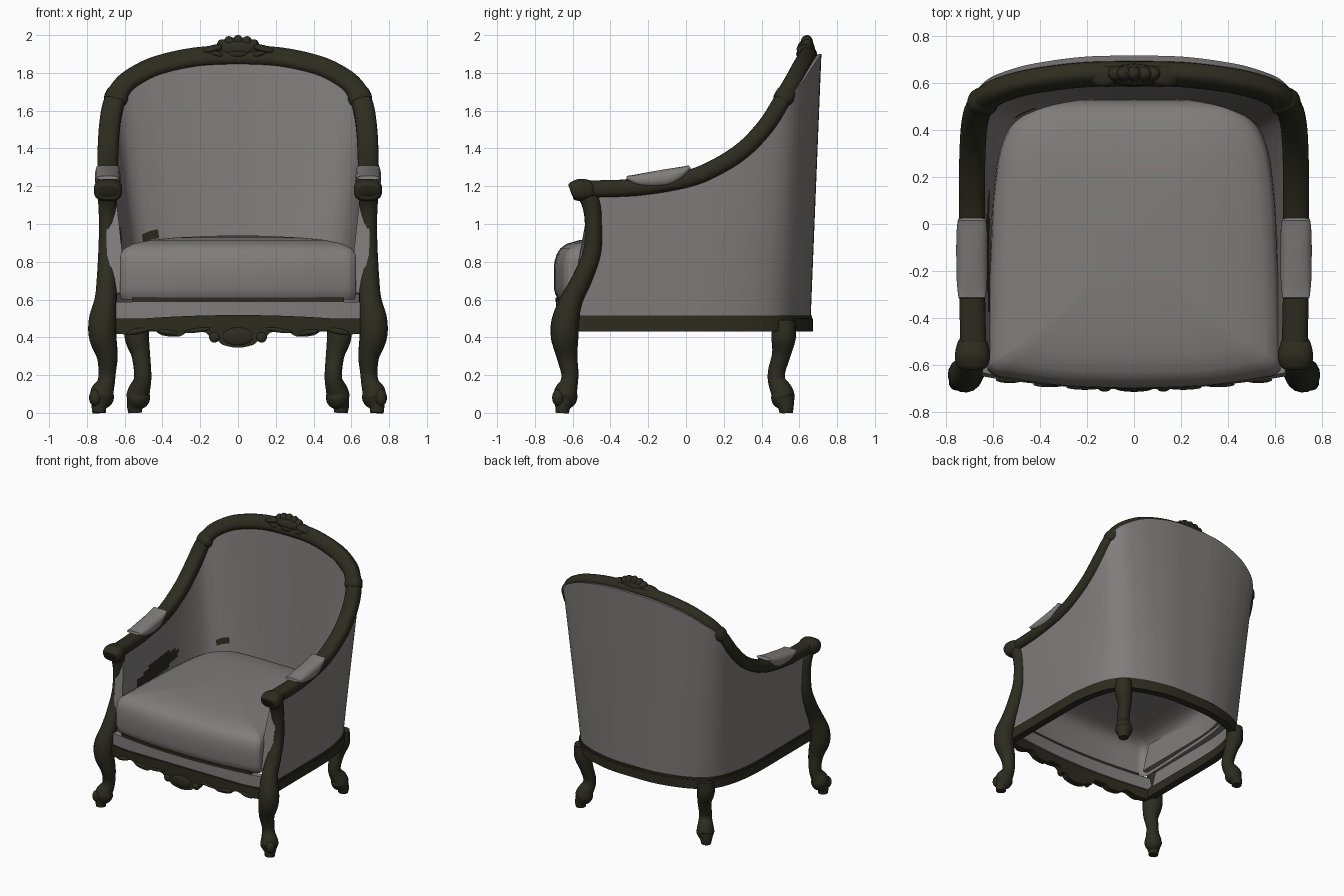
import bpy, bmesh
from math import sin, cos, pi, radians, copysign
from mathutils import Vector, Matrix

cube = bpy.data.objects.get("Cube")
if cube:
    bpy.data.objects.remove(cube)


def material(name, color):
    m = bpy.data.materials.new(name)
    m.use_nodes = True
    m.diffuse_color = (*color, 1)
    bsdf = next(n for n in m.node_tree.nodes if n.type == 'BSDF_PRINCIPLED')
    bsdf.inputs["Base Color"].default_value = (*color, 1)
    bsdf.inputs["Roughness"].default_value = 0.7
    return m


WOOD = material("dark_wood", (0.025, 0.025, 0.014))
FABRIC = material("grey_fabric", (0.215, 0.205, 0.2))


def finish(name, bm, mat, mirror=False, angle=40):
    bmesh.ops.recalc_face_normals(bm, faces=bm.faces)
    me = bpy.data.meshes.new(name)
    bm.to_mesh(me)
    bm.free()
    me.materials.append(mat)
    ob = bpy.data.objects.new(name, me)
    bpy.context.collection.objects.link(ob)
    bpy.ops.object.select_all(action='DESELECT')
    ob.select_set(True)
    bpy.context.view_layer.objects.active = ob
    bpy.ops.object.shade_smooth_by_angle(angle=radians(angle))
    if mirror:
        ob.modifiers.new("Mirror", 'MIRROR')
    return ob


def spline(pts, steps=5, closed=False):
    """Smooth curve through points of any dimension."""
    p = [Vector(q) for q in pts]
    n, out = len(p), []
    for i in range(n if closed else n - 1):
        if closed:
            a, b, c, d = (p[(i + k) % n] for k in (-1, 0, 1, 2))
        else:
            a, b, c, d = p[max(i - 1, 0)], p[i], p[i + 1], p[min(i + 2, n - 1)]
        for s in range(steps):
            t = s / steps
            out.append((b * 2 + (c - a) * t + (a * 2 - b * 5 + c * 4 - d) * t * t
                        + (b * 3 - a - c * 3 + d) * t ** 3) / 2)
    return out if closed else out + [p[-1]]


def both_sides(half):
    """Complete a half path that ends on the centre line."""
    return list(half) + [(-q[0], *q[1:]) for q in reversed(half[:-1])]


def loft(name, rings, mat, mirror=False, angle=40, open_start=False):
    bm = bmesh.new()
    rows = [[bm.verts.new(v) for v in r] for r in rings]
    n = len(rows[0])
    for r, s in zip(rows, rows[1:]):
        for i in range(n):
            j = (i + 1) % n
            bm.faces.new((r[i], r[j], s[j], s[i]))
    if not open_start:
        bm.faces.new(rows[0])
    bm.faces.new(rows[-1])
    return finish(name, bm, mat, mirror, angle)


def tube(name, pts, mat, mirror=False, sides=16, steps=5, power=1):
    """Sweep an ellipse; each point is x, y, z, radius[, second radius].
    A power below one squares off the section."""
    def sq(v):
        return copysign(abs(v) ** power, v)
    path = spline([q if len(q) == 5 else (*q, q[3]) for q in pts], steps)
    pos = [Vector(q[:3]) for q in path]
    a, rings = Vector((1, 0, 0)), []
    for i, q in enumerate(path):
        t = (pos[min(i + 1, len(pos) - 1)] - pos[max(i - 1, 0)]).normalized()
        a = (a - t * a.dot(t)).normalized()
        b = t.cross(a)
        turns = [2 * pi * (k + .5) / sides for k in range(sides)]
        rings.append([pos[i] + a * q[3] * sq(cos(u)) + b * q[4] * sq(sin(u)) for u in turns])
    return loft(name, rings, mat, mirror, 60)


def balls(name, items, mat, mirror=False):
    """Ellipsoids: location, radii, tilt about y in degrees."""
    bm = bmesh.new()
    for loc, size, tilt in items:
        mx = (Matrix.Translation(loc) @ Matrix.Rotation(radians(tilt), 4, 'Y')
              @ Matrix.Diagonal((*size, 1)))
        bmesh.ops.create_uvsphere(bm, u_segments=16, v_segments=10, radius=1, matrix=mx)
    return finish(name, bm, mat, mirror, 60)


# Paths shared by the frame and upholstery: top rail and seat plan
top_half = [(.685, -.50, 1.185), (.69, -.25, 1.195), (.69, 0, 1.237), (.69, .15, 1.295),
            (.688, .30, 1.39), (.68, .42, 1.515), (.66, .495, 1.63), (.615, .545, 1.72),
            (.54, .58, 1.78), (.42, .61, 1.835), (.22, .635, 1.878), (0, .64, 1.888)]
plan_half = [(.68, -.60), (.68, -.25), (.68, 0), (.675, .15), (.655, .29), (.62, .41),
             (.575, .49), (.51, .55), (.43, .59), (.33, .625), (.18, .655), (0, .66)]
top = spline(both_sides(top_half), 8)
plan = spline(both_sides(plan_half), 8)

outward = []
for i, p in enumerate(plan):
    t = (plan[min(i + 1, len(plan) - 1)] - plan[max(i - 1, 0)]).normalized()
    n = Vector((t.y, -t.x))
    outward.append(n if n.dot(p - Vector((0, -.3))) > 0 else -n)

# Wrapped back and sides, padded on the inside above seat level
rings = []
for tp, pl, n in zip(top, plan, outward):
    n3, back = n.to_3d(), max(n.y, 0)
    low = Vector((pl.x, pl.y, .5))
    seat = low - n3 * (.09 + .04 * back) + Vector((0, 0, .14))
    out_top = tp + n3 * (.022 + .055 * back ** 2) + Vector((0, 0, .012 * back))
    in_top = tp - n3 * .035
    outer = [low.lerp(out_top, k / 6) for k in range(7)]
    inner = [seat.lerp(in_top, k / 24) for k in range(25)]
    under = [low - n3 * .015 + Vector((0, 0, .13)), low - n3 * .015]
    rings.append(outer + inner[::-1] + under)
shell = loft("wrapped_back", rings, FABRIC, angle=50)

# Dark worn patches low on the inside of the right wall
shell.data.materials.append(WOOD)
for f in shell.data.polygons:
    c = f.center
    side = ((c.y + .12) / .27) ** 2 + ((c.z - .91 - .15 * (c.y + .12)) / .06) ** 2 < 1
    spot = ((c.x + .46) / .045) ** 2 + ((c.z - .93) / .035) ** 2 < 1 and c.y > .3
    if f.normal.x > .1 and c.x < 0 and (side or spot):
        f.material_index = 1

# Base rail with a slim bead along its top
rings, bead = [], []
for pl, n in zip(plan, outward):
    def at(off, z):
        return Vector((*(pl + n * off), z))
    rings.append([at(.012, .43), at(.012, .5), at(-.045, .5), at(-.045, .43)])
    bead.append([at(.008, .495), at(.008, .515), at(-.01, .515), at(-.01, .495)])
loft("base_rail", rings, WOOD)
loft("base_bead", bead, WOOD)

# Arm and crest rail in one sweep
rail_half = [(.685, -.58, 1.183, .06, .046)]
rail_half += [(*q, .056, .046) for q in top_half]
tube("top_rail", both_sides(rail_half), WOOD, steps=4, power=.72)

# Scrolled arm ends, rail collars and arm pads
tube("arm_scroll", [(.688, -.612, 1.175, .05, .03), (.688, -.60, 1.178, .068, .048),
                    (.688, -.56, 1.18, .076, .06), (.688, -.51, 1.182, .066, .052),
                    (.688, -.49, 1.184, .055, .04)], WOOD, True, power=.75)
tube("rail_collar", [(.655, .505, 1.645, .056, .046), (.65, .512, 1.657, .062, .053),
                     (.637, .526, 1.683, .062, .053), (.628, .533, 1.697, .056, .046)],
     WOOD, True, steps=3, power=.72)
tube("arm_pad", [(.69, -.315, 1.245, .058, .01), (.69, -.24, 1.232, .066, .036),
                 (.69, -.11, 1.242, .068, .048), (.69, -.03, 1.27, .066, .034),
                 (.69, .02, 1.302, .06, .01)], FABRIC, True, power=.75)

# Cabriole legs; the front pair runs up into the arm posts
tube("front_leg_and_post", [(.735, -.655, 0, .036), (.735, -.652, .035, .042),
                            (.722, -.64, .075, .063), (.718, -.636, .11, .062),
                            (.70, -.62, .155, .048), (.693, -.615, .21, .046),
                            (.692, -.63, .3, .056), (.715, -.642, .4, .073),
                            (.717, -.638, .49, .073), (.70, -.605, .6, .059),
                            (.695, -.55, .71, .053), (.692, -.498, .85, .048),
                            (.69, -.49, 1.0, .046), (.69, -.50, 1.1, .05),
                            (.69, -.53, 1.17, .052)], WOOD, True)
tube("back_leg", [(.545, .53, 0, .036), (.545, .528, .035, .044), (.53, .515, .075, .063),
                  (.525, .508, .11, .06), (.507, .482, .165, .048), (.505, .48, .22, .046),
                  (.515, .505, .31, .05), (.535, .517, .4, .065), (.535, .52, .49, .06)],
     WOOD, True)
balls("front_toe", [((.755, -.675, .08), (.034, .034, .045), 0)], WOOD, True)


# Bowed front: shaped apron, fabric band and dark welt
def bow(x, depth=0):
    return -.645 - .055 * (1 - (x / .65) ** 2) + depth


edge = spline(both_sides([(.66, .42), (.56, .415), (.50, .43), (.45, .44), (.40, .41),
                          (.31, .405), (.26, .43), (.17, .425), (.14, .38), (.11, .385),
                          (.08, .36), (0, .345)]), 3)


def bowed(name, mat, xs, low, high, front, back):
    rings = [[(x, bow(x, front), low(i)), (x, bow(x, front), high(x)),
              (x, bow(x, back), high(x)), (x, bow(x, back), low(i))]
             for i, x in enumerate(xs)]
    return loft(name, rings, mat)


xs = [e.x for e in edge]
bowed("front_apron", WOOD, xs, lambda i: edge[i].y,
      lambda x: .50 + .018 * max(0, 1 - (x / .5) ** 2), -.003, .045)
bowed("front_band", FABRIC, xs, lambda i: .49, lambda x: .588, .012, .06)
bowed("front_welt", WOOD, [x * .85 for x in xs], lambda i: .588, lambda x: .612, .01, .05)

# Carved relief on the apron
carving = [((0, -.697, .405), (.085, .018, .05), 0)]
for s in (-1, 1):
    carving += [((s * .125, bow(.125), .40), (.028, .016, .028), 0),
                ((s * .21, bow(.21), .438), (.08, .012, .012), s * 8),
                ((s * .36, bow(.36), .425), (.07, .012, .014), -s * 8),
                ((s * .53, bow(.53), .432), (.06, .014, .016), s * 12)]
balls("apron_carving", carving, WOOD)

# Carved crest: fan of lobes on a solid boss, between two leaves
crest = [((sin(a) * .085, .64, 1.92 + cos(a) * .035), (.032, .034, .046), a * 180 / pi)
         for a in [radians(k * 27) for k in range(-3, 4)]]
crest += [((0, .635, 1.925), (.115, .048, .05), 0), ((0, .61, 1.90), (.06, .026, .024), 0)]
for s in (-1, 1):
    crest += [((s * .135, .63, 1.925), (.065, .045, .022), s * 14),
              ((s * .11, .605, 1.90), (.04, .022, .016), -s * 15)]
balls("crest_carving", crest, WOOD)

# Plump loose seat cushion, open underneath; layers are height, width, depth
right = [(.30, -.69), (.52, -.66), (.61, -.635), (.625, -.55), (.61, -.1), (.595, .15),
         (.56, .35), (.48, .47), (.34, .525)]
outline = [(0, -.70)] + right + [(0, .53)] + [(-x, y) for x, y in reversed(right)]
outline = spline(outline, 5, closed=True)
layers = [(.60, .985, .96), (.625, 1, .985), (.66, 1, 1), (.75, 1, 1), (.80, 1, .995),
          (.84, .995, .975), (.87, .965, .945), (.895, .89, .89), (.915, .74, .78),
          (.928, .54, .6), (.936, .28, .32), (.94, .05, .06)]
rings = [[(p.x * w, (p.y + .08) * d - .08, z) for p in outline] for z, w, d in layers]
loft("seat_cushion", rings, FABRIC, angle=60, open_start=True)
